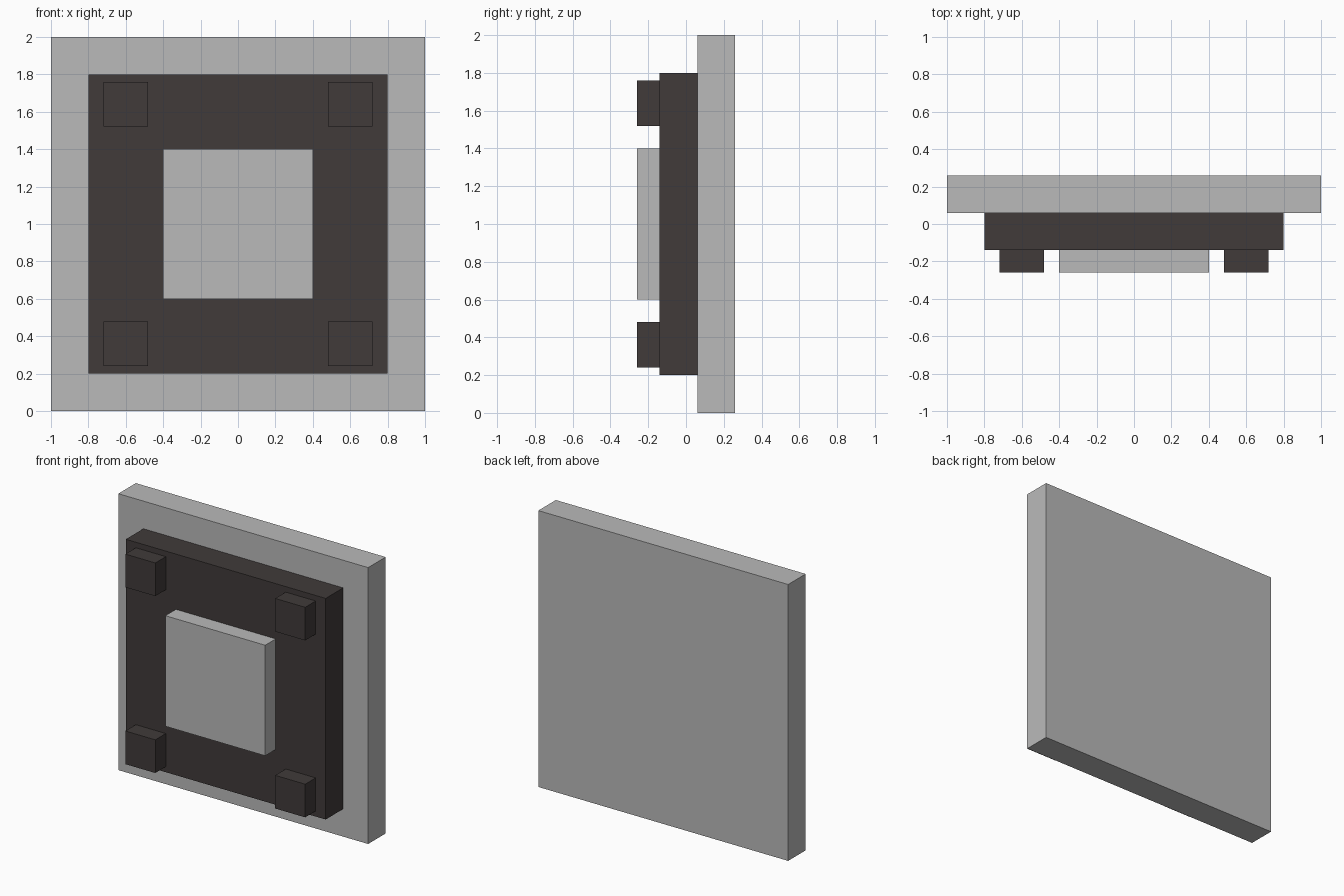
import bpy

cube = bpy.data.objects.get("Cube")
if cube:
    bpy.data.objects.remove(cube, do_unlink=True)


def make_material(name, rgb):
    mat = bpy.data.materials.new(name)
    mat.use_nodes = True
    color = (*rgb, 1.0)
    mat.diffuse_color = color
    mat.node_tree.nodes["Principled BSDF"].inputs["Base Color"].default_value = color
    return mat


def add_block(name, size, x, z, y_front, y_back, mat):
    """Square block facing the front, spanning y_front to y_back."""
    bpy.ops.mesh.primitive_cube_add(size=1, location=(x, (y_front + y_back) / 2, z))
    obj = bpy.context.object
    obj.name = name
    obj.scale = (size, y_back - y_front, size)
    bpy.ops.object.transform_apply(location=False, rotation=False, scale=True)
    obj.data.materials.append(mat)
    return obj


grey = make_material("light grey", (0.49, 0.49, 0.49))
dark = make_material("dark brown grey", (0.052, 0.043, 0.042))

MID = 1.0      # height of the panel centre
STUD = 0.6     # stud offset from the centre

# Stacked square plates
add_block("back_plate", 2.0, 0, MID, 0.06, 0.26, grey)
add_block("middle_plate", 1.6, 0, MID, -0.14, 0.06, dark)
add_block("centre_pad", 0.8, 0, MID, -0.26, -0.14, grey)

# Corner studs
for side, sx in (("left", 1), ("right", -1)):
    for level, sz in (("upper", 1), ("lower", -1)):
        add_block(f"{level}_{side}_stud", 0.24, sx * STUD, MID + sz * (STUD + 0.04),
                  -0.26, -0.14, dark)
